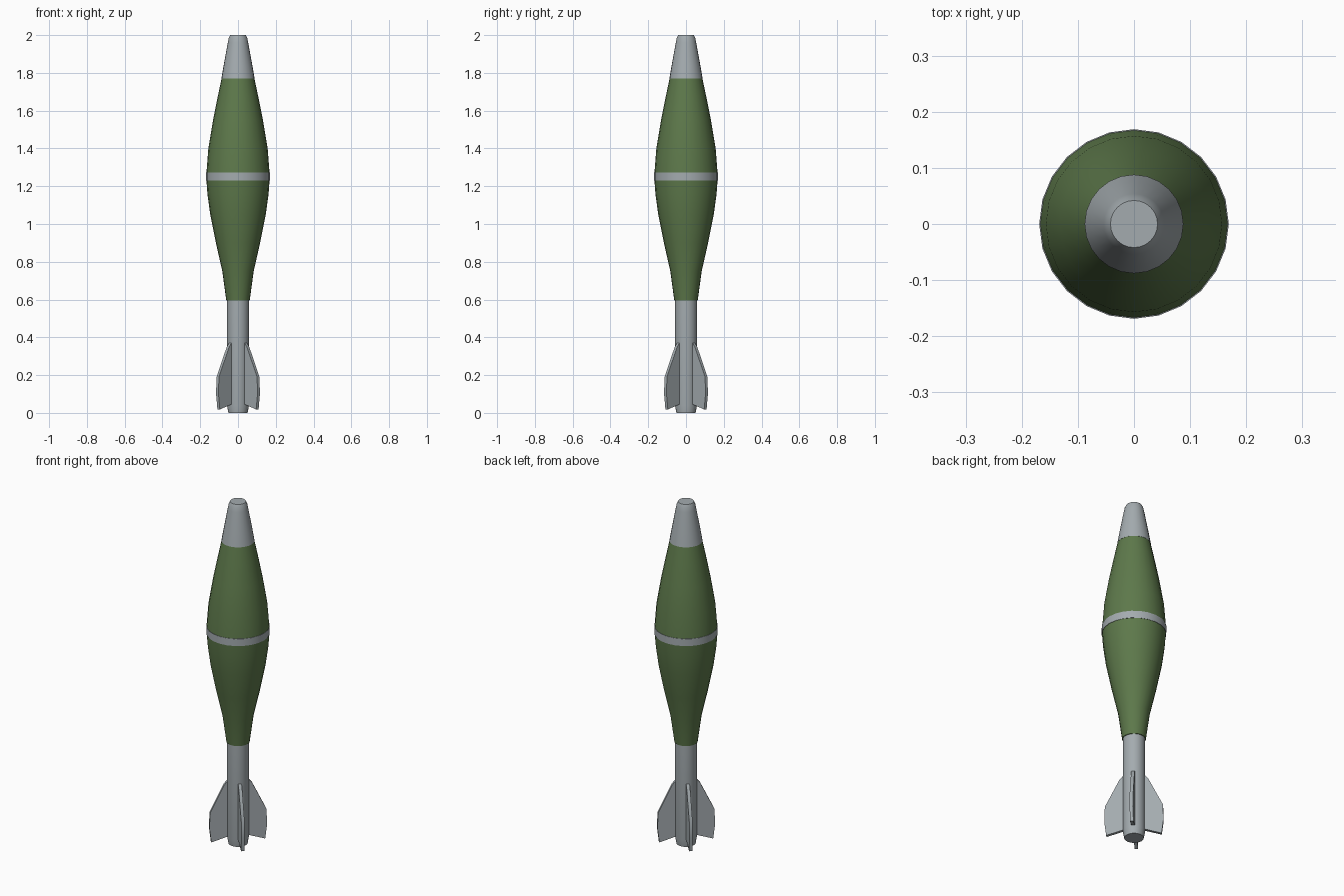
import bpy, bmesh, math
from mathutils import Matrix

cube = bpy.data.objects.get("Cube")
if cube:
    bpy.data.objects.remove(cube)


def material(name, rgb):
    m = bpy.data.materials.new(name)
    m.use_nodes = True
    m.diffuse_color = (*rgb, 1)
    node = next(n for n in m.node_tree.nodes if n.type == 'BSDF_PRINCIPLED')
    node.inputs["Base Color"].default_value = (*rgb, 1)
    return m


green = material("olive green", (0.11, 0.19, 0.07))
grey = material("light grey", (0.37, 0.41, 0.43))
SIDES = 24


def finish(name, bm, mat, angle):
    bmesh.ops.recalc_face_normals(bm, faces=bm.faces)
    mesh = bpy.data.meshes.new(name)
    bm.to_mesh(mesh)
    bm.free()
    mesh.materials.append(mat)
    obj = bpy.data.objects.new(name, mesh)
    bpy.context.collection.objects.link(obj)
    bpy.ops.object.select_all(action='DESELECT')
    obj.select_set(True)
    bpy.context.view_layer.objects.active = obj
    bpy.ops.object.shade_smooth_by_angle(angle=math.radians(angle))
    return obj


def lathe(name, profile, mat):
    """Turn a (radius, height) profile around z and cap both ends."""
    bm = bmesh.new()
    rings = []
    for r, z in profile:
        rings.append([bm.verts.new((r * math.cos(math.tau * i / SIDES),
                                    r * math.sin(math.tau * i / SIDES), z))
                      for i in range(SIDES)])
    for low, high in zip(rings, rings[1:]):
        for i in range(SIDES):
            j = (i + 1) % SIDES
            bm.faces.new((low[i], low[j], high[j], high[i]))
    bm.faces.new(rings[0][::-1])
    bm.faces.new(rings[-1])
    return finish(name, bm, mat, 35)


# Turned body sections, bottom to top
lathe("tail_tube", [(0.051, 0), (0.058, 0.04), (0.058, 0.6)], grey)
lathe("lower_body", [(0.062, 0.595), (0.083, 0.75), (0.117, 0.9),
                     (0.147, 1.05), (0.162, 1.16), (0.167, 1.23)], green)
lathe("middle_band", [(0.169, 1.23), (0.169, 1.272)], grey)
lathe("upper_body", [(0.167, 1.272), (0.157, 1.4), (0.132, 1.55),
                     (0.106, 1.68), (0.087, 1.77)], green)
lathe("nose_cap", [(0.088, 1.77), (0.076, 1.84), (0.054, 1.96),
                   (0.049, 1.985), (0.042, 2.0)], grey)

# Four tail fins on the diagonals
FIN = [(0.04, 0.05), (0.06, 0.045), (0.145, 0.018), (0.155, 0.1),
       (0.152, 0.19), (0.075, 0.35), (0.058, 0.37), (0.04, 0.37)]
THICK = 0.018
for k, place in enumerate(("back_left", "back_right", "front_right", "front_left")):
    bm = bmesh.new()
    face = bm.faces.new([bm.verts.new((r, -THICK / 2, z)) for r, z in FIN])
    out = bmesh.ops.extrude_face_region(bm, geom=[face])
    new = [v for v in out["geom"] if isinstance(v, bmesh.types.BMVert)]
    bmesh.ops.translate(bm, verts=new, vec=(0, THICK, 0))
    bm.transform(Matrix.Rotation(math.radians(45 + 90 * k), 4, 'Z'))
    finish("tail_fin_" + place, bm, grey, 30)
